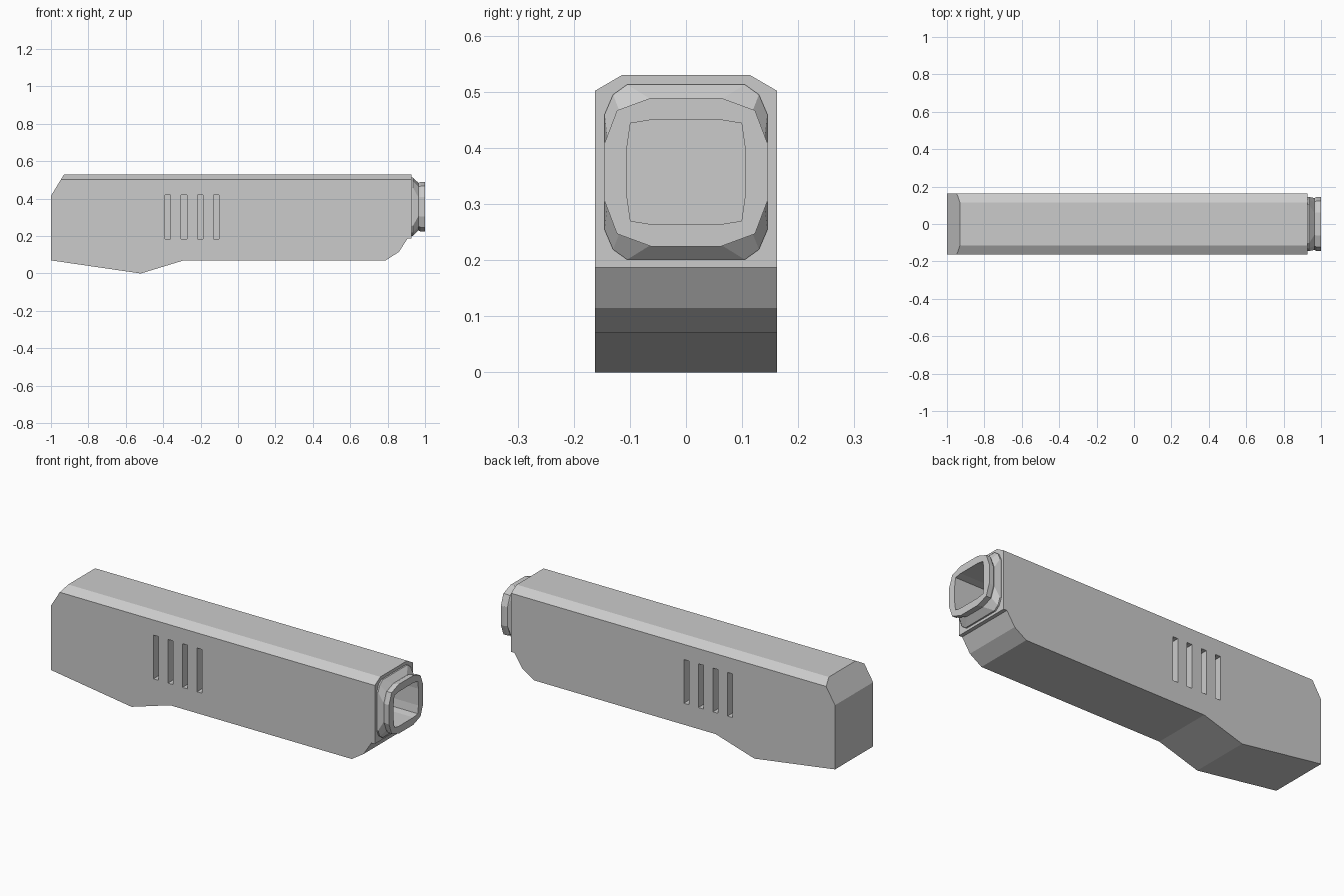
import bpy, bmesh
from mathutils import Vector

if "Cube" in bpy.data.objects:
    bpy.data.objects.remove(bpy.data.objects["Cube"])


def make_object(name, bm):
    bmesh.ops.recalc_face_normals(bm, faces=bm.faces[:])
    mesh = bpy.data.meshes.new(name)
    bm.to_mesh(mesh)
    bm.free()
    obj = bpy.data.objects.new(name, mesh)
    bpy.context.collection.objects.link(obj)
    return obj


def loft(name, rings):
    """Closed solid through matching rings of 3D points."""
    bm = bmesh.new()
    loops = [[bm.verts.new(p) for p in ring] for ring in rings]
    n = len(loops[0])
    for a, b in zip(loops, loops[1:]):
        for i in range(n):
            j = (i + 1) % n
            bm.faces.new((a[i], a[j], b[j], b[i]))
    bm.faces.new(loops[0])
    bm.faces.new(loops[-1])
    return make_object(name, bm)


def ring(x, zc, corner):
    """Twelve-sided section mirrored from one corner's (y, height) points."""
    q = corner + [(-y, z) for y, z in reversed(corner)]
    q += [(-y, -z) for y, z in q]
    return [(x, y, zc + z) for y, z in q]


def cut(obj, cutter):
    mod = obj.modifiers.new("cut", 'BOOLEAN')
    mod.operation = 'DIFFERENCE'
    mod.solver = 'EXACT'
    mod.object = cutter
    bpy.context.view_layer.objects.active = obj
    bpy.ops.object.modifier_apply(modifier=mod.name)


# Body: side profile extruded across the width
W = 0.162
profile = [(-1, 0.07), (-0.52, 0), (-0.29, 0.07), (0.79, 0.07), (0.86, 0.115),
           (0.907, 0.187), (0.927, 0.187), (0.927, 0.53), (-0.93, 0.53), (-1, 0.415)]
body = loft("body", [[(x, y, z) for x, z in profile] for y in (-W, W)])

# Chamfers along both long top edges
bm = bmesh.new()
bm.from_mesh(body.data)
for s in (-1, 1):
    bmesh.ops.bisect_plane(bm, geom=bm.verts[:] + bm.edges[:] + bm.faces[:],
                           plane_co=(0, s * W, 0.502), plane_no=Vector((0, s * 0.028, 0.048)).normalized(),
                           clear_outer=True)
    bmesh.ops.holes_fill(bm, edges=[e for e in bm.edges if e.is_boundary], sides=0)
bmesh.ops.recalc_face_normals(bm, faces=bm.faces[:])
bm.to_mesh(body.data)
bm.free()

# Muzzle: tapering neck and front collar
base = [(0.145, 0.103), (0.13, 0.138), (0.105, 0.156)]
neck = [(0.139, 0.05), (0.117, 0.105), (0.058, 0.127)]
collar = [(0.145, 0.052), (0.123, 0.11), (0.062, 0.1325)]
muzzle = loft("muzzle", [ring(0.91, 0.357, base), ring(0.935, 0.357, base),
                         ring(0.965, 0.357, neck), ring(0.977, 0.357, collar),
                         ring(1.0, 0.357, collar)])

# Bore through the muzzle into the body
opening = [(0.105, 0.045), (0.099, 0.087), (0.062, 0.093)]
bore = loft("bore_cutter", [ring(x, 0.357, opening) for x in (0.65, 1.05)])
cut(body, bore)
cut(muzzle, bore)
cutters = [bore]

# Four vent slots on each side
for i in range(4):
    x = -0.375 + i * 0.0865
    for s in (-1, 1):
        bm = bmesh.new()
        bmesh.ops.create_cube(bm, size=1)
        for v in bm.verts:
            v.co = (x + v.co.x * 0.03, s * W + v.co.y * 0.1, 0.303 + v.co.z * 0.235)
        slot = make_object("vent_cutter", bm)
        cut(body, slot)
        cutters.append(slot)

for c in cutters:
    bpy.data.objects.remove(c)
